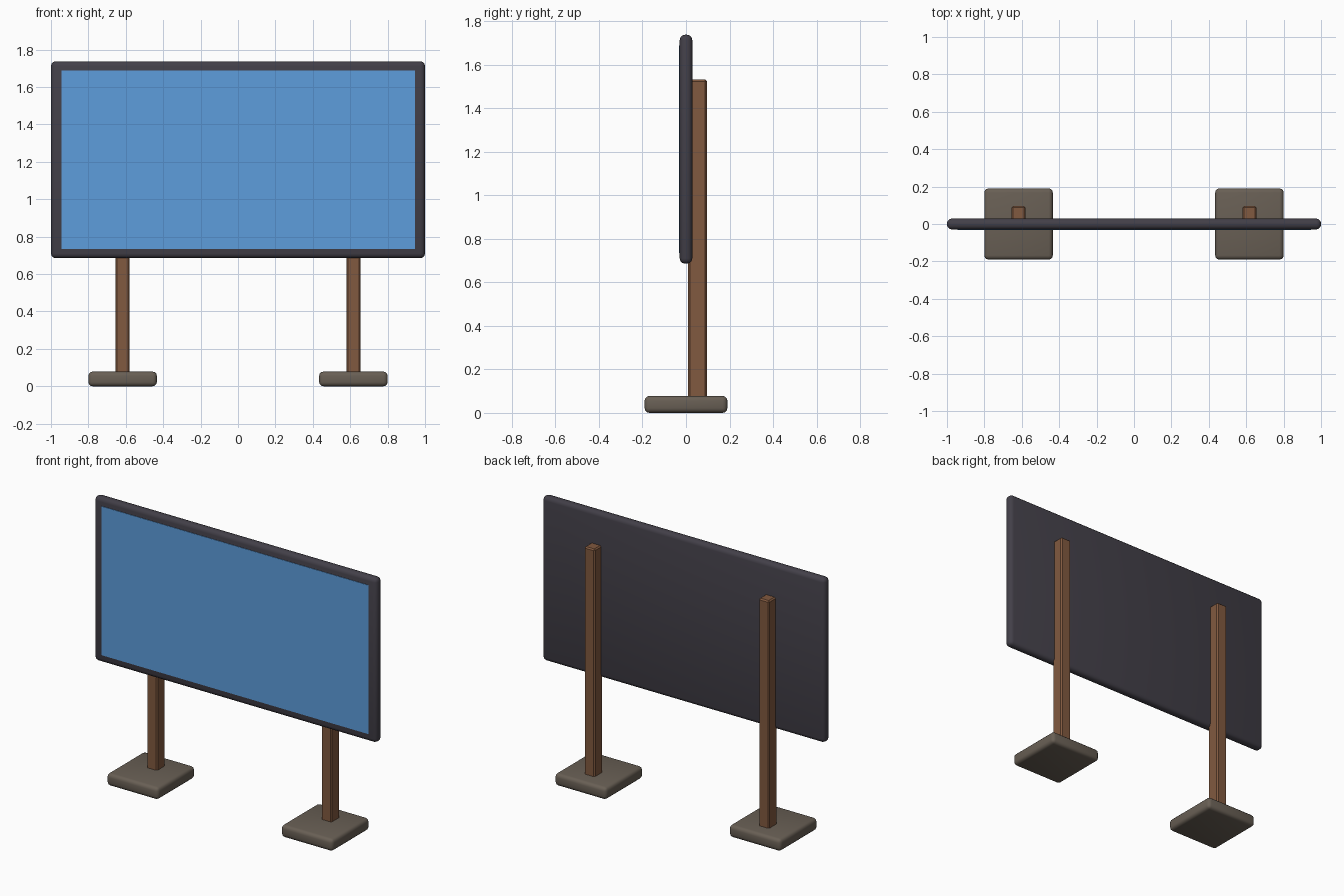
import bpy

if "Cube" in bpy.data.objects:
    bpy.data.objects.remove(bpy.data.objects["Cube"])


def material(name, rgb):
    m = bpy.data.materials.new(name)
    m.diffuse_color = (*rgb, 1)
    m.use_nodes = True
    m.node_tree.nodes["Principled BSDF"].inputs["Base Color"].default_value = m.diffuse_color
    return m


def box(name, lo, hi, mat, bevel=0, segments=1):
    """Box between two corners with optionally rounded edges."""
    centre = [(a + b) / 2 for a, b in zip(lo, hi)]
    bpy.ops.mesh.primitive_cube_add(size=1, location=centre)
    ob = bpy.context.object
    ob.name = name
    ob.scale = [b - a for a, b in zip(lo, hi)]
    bpy.ops.object.transform_apply(location=False, rotation=False, scale=True)
    ob.data.materials.append(mat)
    if bevel:
        mod = ob.modifiers.new("rounded_edges", 'BEVEL')
        mod.width = bevel
        mod.segments = segments
        bpy.ops.object.modifier_apply(modifier=mod.name)
    bpy.ops.object.shade_smooth_by_angle()
    return ob


dark = material("dark_frame", (0.055, 0.05, 0.065))
blue = material("blue_face", (0.11, 0.34, 0.72))
wood = material("brown_wood", (0.22, 0.10, 0.05))
stone = material("grey_brown_base", (0.14, 0.115, 0.09))

# Board and its blue front sheet
box("board", (-1, -0.029, 0.685), (1, 0.029, 1.737), dark, 0.025, 3)
box("display_face", (-0.945, -0.032, 0.735), (0.945, -0.02, 1.687), blue)

# Posts behind the board, each on a square foot
for side, x in (("left", -0.617), ("right", 0.617)):
    box(side + "_post", (x - 0.037, 0.01, 0.06), (x + 0.037, 0.096, 1.531), wood, 0.008)
    box(side + "_foot", (x - 0.183, -0.19, 0), (x + 0.183, 0.19, 0.078), stone, 0.022, 3)
